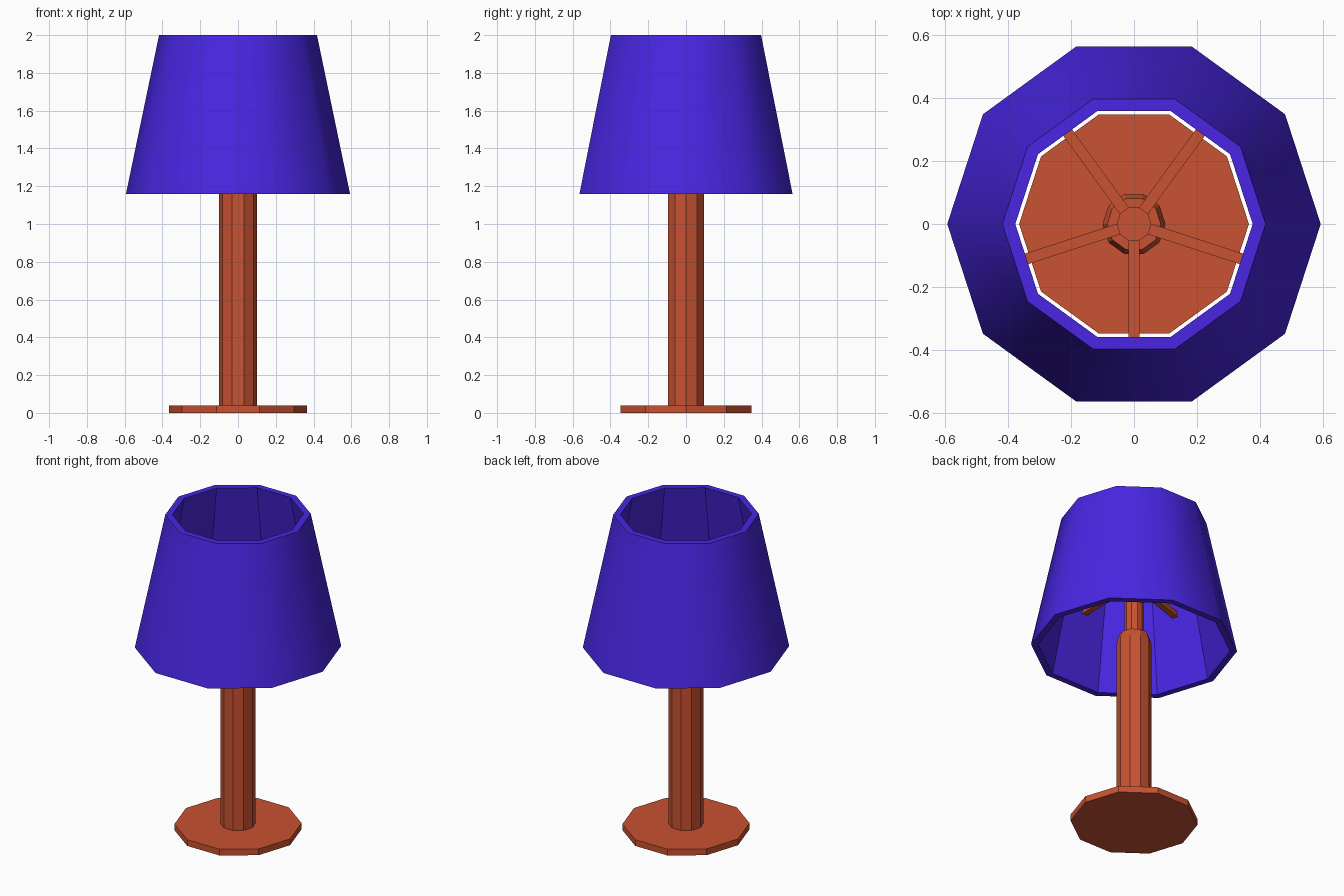
import bpy, bmesh, math
from mathutils import Matrix

SIDES = 10

cube = bpy.data.objects.get("Cube")
if cube:
    bpy.data.objects.remove(cube, do_unlink=True)


def make_material(name, color):
    mat = bpy.data.materials.new(name)
    mat.use_nodes = True
    mat.diffuse_color = color
    mat.node_tree.nodes["Principled BSDF"].inputs["Base Color"].default_value = color
    return mat


def finish(name, bm, mat):
    mesh = bpy.data.meshes.new(name)
    bmesh.ops.recalc_face_normals(bm, faces=bm.faces)
    bm.to_mesh(mesh)
    bm.free()
    mesh.materials.append(mat)
    obj = bpy.data.objects.new(name, mesh)
    bpy.context.collection.objects.link(obj)
    return obj


def lathe(name, profile, mat, hollow=False, smooth_bands=()):
    """Turn (radius, z) points into a ten-sided solid; hollow closes the profile on itself."""
    bm = bmesh.new()
    rings = []
    for radius, z in profile:
        angles = [math.tau * i / SIDES for i in range(SIDES)]
        rings.append([bm.verts.new((radius * math.cos(a), radius * math.sin(a), z)) for a in angles])
    pairs = list(zip(rings, rings[1:]))
    if hollow:
        pairs.append((rings[-1], rings[0]))
    else:
        bm.faces.new(rings[0])
        bm.faces.new(rings[-1])
    for band, (low, high) in enumerate(pairs):
        for i in range(SIDES):
            j = (i + 1) % SIDES
            face = bm.faces.new((low[i], low[j], high[j], high[i]))
            face.smooth = band in smooth_bands
    # Keep the rims crisp where smooth and flat bands meet
    for edge in bm.edges:
        edge.smooth = all(f.smooth for f in edge.link_faces)
    return finish(name, bm, mat)


wood = make_material("warm_brown", (0.578, 0.084, 0.032, 1))
fabric = make_material("violet_blue", (0.065, 0.019, 0.76, 1))

# Foot, post with chamfered top, and thin upper rod
lathe("base", [(0.365, 0), (0.365, 0.04)], wood)
lathe("post", [(0.1, 0.04), (0.1, 1.19), (0.085, 1.24)], wood)
lathe("upper_rod", [(0.055, 1.24), (0.055, 1.62)], wood)

# Five spokes joining the rod to the shade wall
SPOKE_START, SPOKE_END, SPOKE_Z = 0.03, 0.45, 1.595
for k in range(5):
    bm = bmesh.new()
    length = SPOKE_END - SPOKE_START
    size = Matrix.Diagonal((length, 0.035, 0.035, 1))
    place = Matrix.Translation((SPOKE_START + length / 2, 0, SPOKE_Z))
    turn = Matrix.Rotation(math.radians(-90 + 72 * k), 4, "Z")
    bmesh.ops.create_cube(bm, size=1, matrix=turn @ place @ size)
    finish(f"shade_spoke_{k + 1}", bm, wood)

# Open tapered shade: smooth outside, faceted inside
lathe("lampshade", [(0.593, 1.16), (0.418, 2.0), (0.377, 2.0), (0.552, 1.16)],
      fabric, hollow=True, smooth_bands=(0,))
